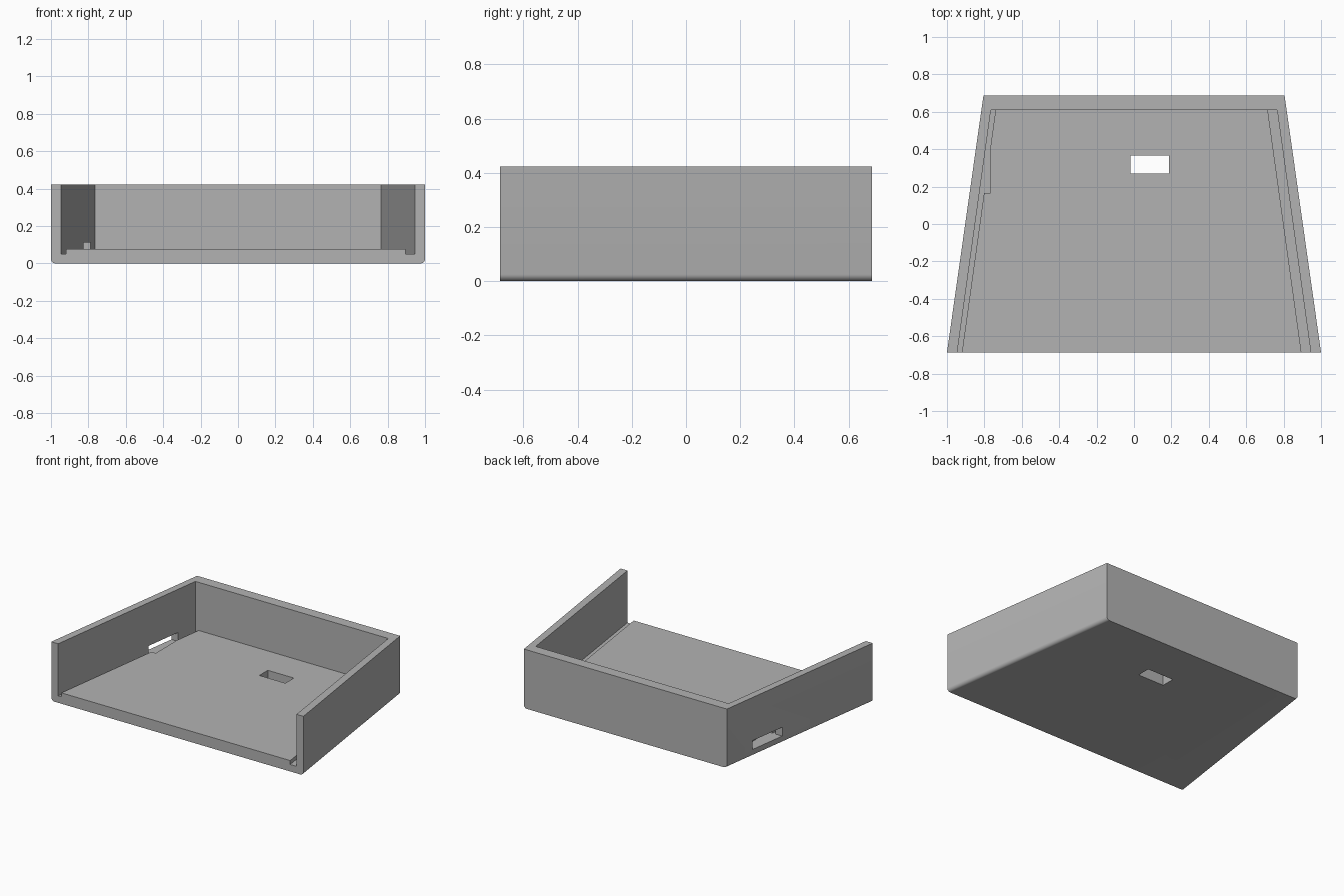
import bpy, bmesh
from math import sin, cos, pi

cube = bpy.data.objects.get("Cube")
if cube:
    bpy.data.objects.remove(cube, do_unlink=True)

grey = bpy.data.materials.new("mid grey")
grey.use_nodes = True
colour = (0.45, 0.45, 0.45, 1)
grey.diffuse_color = colour
grey.node_tree.nodes["Principled BSDF"].inputs["Base Color"].default_value = colour


def loft(name, section, y0, y1, taper):
    """Solid from an x-z section at y0 to y1, both sides leaning inward by taper."""
    bm = bmesh.new()
    front = [bm.verts.new((x, y0, z)) for x, z in section]
    back = [bm.verts.new((x - taper * (1 if x > 0 else -1), y1, z)) for x, z in section]
    n = len(section)
    bm.faces.new(front)
    bm.faces.new(back)
    for i in range(n):
        j = (i + 1) % n
        bm.faces.new((front[i], front[j], back[j], back[i]))
    bmesh.ops.recalc_face_normals(bm, faces=bm.faces)
    mesh = bpy.data.meshes.new(name)
    bm.to_mesh(mesh)
    bm.free()
    mesh.materials.append(grey)
    obj = bpy.data.objects.new(name, mesh)
    bpy.context.collection.objects.link(obj)
    return obj


def block(name, x0, x1, y0, y1, z0, z1):
    return loft(name, [(x0, z0), (x1, z0), (x1, z1), (x0, z1)], y0, y1, 0)


# Outer tray body, with rounded lower side edges
HEIGHT, R, STEPS = 0.423, 0.025, 8
arc = [(1 - R + R * sin(a), R - R * cos(a))
       for a in (pi / 2 * i / STEPS for i in range(STEPS + 1))]
right = arc + [(1, HEIGHT)]
outline = right + [(-x, z) for x, z in reversed(right)]
tray = loft("tray", outline, -0.687, 0.687, 0.195)

# Inner space, open at the front, with a groove beside each wall
inner = [(-0.959, 0.05), (-0.934, 0.05), (-0.934, 0.078), (0.909, 0.078),
         (0.909, 0.05), (0.959, 0.05), (0.959, 0.6), (-0.959, 0.6)]
cutters = [
    loft("inner_space_cutter", inner, -0.787, 0.61, 0.194),
    # Rectangular hole through the floor
    block("floor_hole_cutter", -0.02, 0.187, 0.27, 0.366, -0.1, 0.2),
    # Slot through one side wall
    block("side_slot_cutter", -1.0, -0.768, 0.165, 0.445, 0.05, 0.113),
]

for cutter in cutters:
    mod = tray.modifiers.new(cutter.name, "BOOLEAN")
    mod.operation = "DIFFERENCE"
    mod.solver = "EXACT"
    mod.object = cutter

# Bake the cuts, then drop the cutters
bpy.context.view_layer.objects.active = tray
tray.select_set(True)
for cutter in cutters:
    bpy.ops.object.modifier_apply(modifier=cutter.name)
    bpy.data.objects.remove(cutter, do_unlink=True)
bpy.ops.object.shade_smooth_by_angle(angle=pi / 6)
